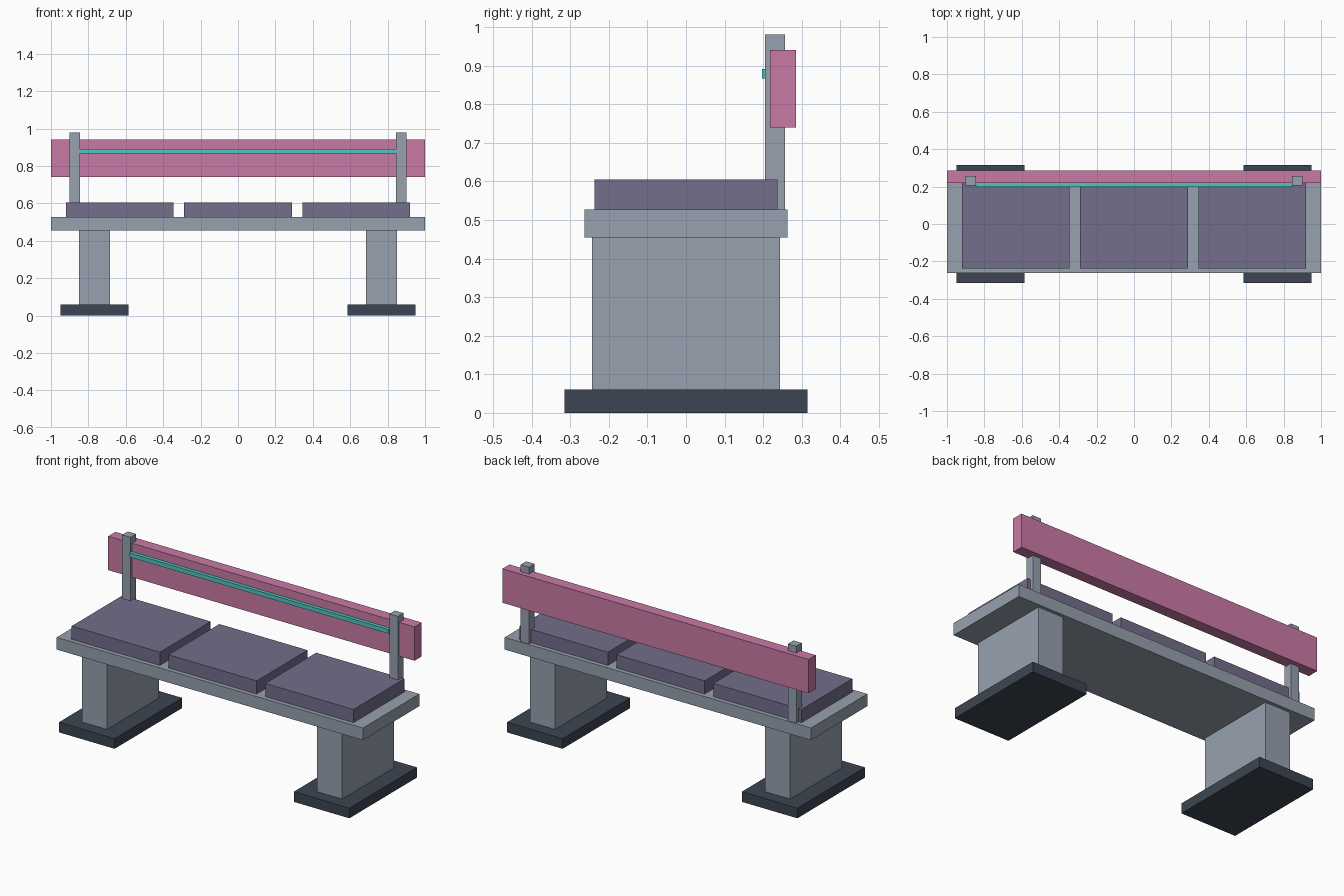
import bpy

cube = bpy.data.objects.get("Cube")
if cube:
    bpy.data.objects.remove(cube, do_unlink=True)


def material(name, hex_code):
    """Flat material from an sRGB hex code, stored as linear values."""
    srgb = [c / 255 for c in bytes.fromhex(hex_code)]
    linear = [c / 12.92 if c < 0.04 else ((c + 0.055) / 1.055) ** 2.4 for c in srgb]
    mat = bpy.data.materials.new(name)
    mat.use_nodes = True
    mat.diffuse_color = (*linear, 1)
    shader = next(n for n in mat.node_tree.nodes if n.type == 'BSDF_PRINCIPLED')
    shader.inputs["Base Color"].default_value = (*linear, 1)
    return mat


def box(name, mat, x, y, z):
    """Box given by its (low, high) extent on each axis."""
    spans = (x, y, z)
    bpy.ops.mesh.primitive_cube_add(size=1, location=[(a + b) / 2 for a, b in spans])
    obj = bpy.context.object
    obj.name = obj.data.name = name
    obj.scale = [b - a for a, b in spans]
    bpy.ops.object.transform_apply(location=False, rotation=False, scale=True)
    obj.data.materials.append(mat)
    return obj


def mirrored_box(name, mat, x, y, z):
    """A box on the left side and its twin on the right."""
    box("left_" + name, mat, x, y, z)
    box("right_" + name, mat, (-x[1], -x[0]), y, z)


steel = material("steel_grey", "97A1AF")
dark = material("dark_slate", "3C4552")
purple = material("muted_purple", "726E8B")
pink = material("rose_pink", "C97AA6")
teal = material("teal", "50C6C0")

# Feet and legs; the legs run through the feet to just above the ground
mirrored_box("foot", dark, (0.585, 0.948), (-0.315, 0.315), (0, 0.06))
mirrored_box("leg", steel, (0.685, 0.85), (-0.243, 0.243), (0.01, 0.46))

# Seat slab
box("seat_slab", steel, (-1, 1), (-0.263, 0.263), (0.455, 0.527))

# Three cushions
for side, centre in (("right", -0.632), ("middle", 0), ("left", 0.632)):
    box(side + "_cushion", purple, (centre - 0.288, centre + 0.288),
        (-0.237, 0.237), (0.527, 0.605))

# Backrest, its posts and the accent strip between them
mirrored_box("back_post", steel, (0.845, 0.9), (0.205, 0.257), (0.527, 0.98))
box("backrest", pink, (-1, 1), (0.218, 0.285), (0.74, 0.94))
box("accent_strip", teal, (-0.845, 0.845), (0.197, 0.22), (0.866, 0.891))
